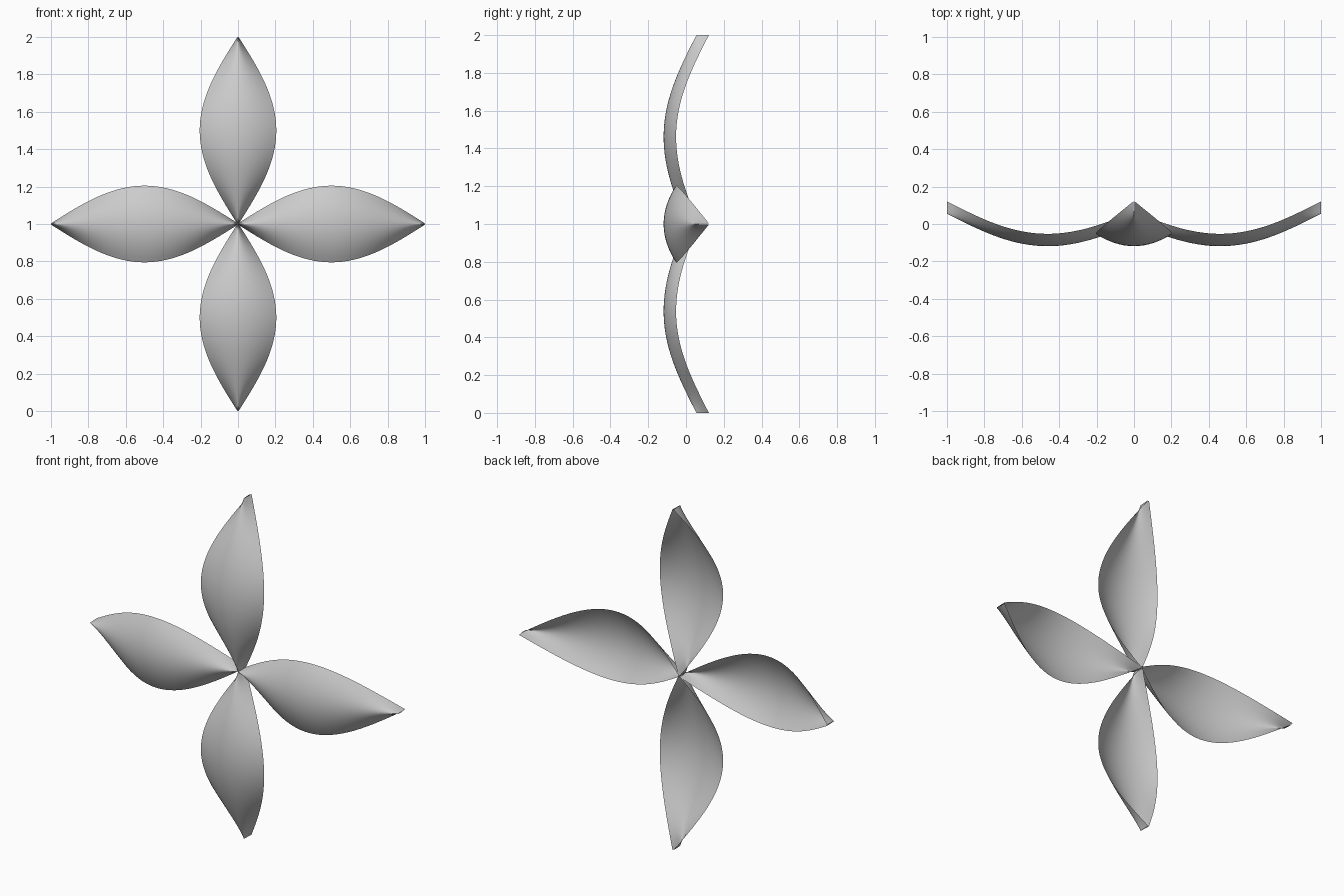
import bpy, math
from mathutils import Matrix

if "Cube" in bpy.data.objects:
    bpy.data.objects.remove(bpy.data.objects["Cube"])

ROWS, COLS = 32, 16


def petal_mesh(name):
    """Thin curved leaf along +z: cupped across, bowed forward along its length."""
    verts, faces = [], []
    for i in range(ROWS + 1):
        u = i / ROWS
        s = math.sin(math.pi * u)
        half = 0.003 + 0.202 * s
        bow = 0.055 * u - 0.145 * s
        for j in range(COLS + 1):
            v = 2 * j / COLS - 1
            verts.append((half * v, bow + 0.066 * v * v, u))
    n = COLS + 1
    for i in range(ROWS):
        for j in range(COLS):
            a = i * n + j
            faces.append((a, a + 1, a + n + 1, a + n))
    mesh = bpy.data.meshes.new(name)
    mesh.from_pydata(verts, [], faces)
    mesh.shade_smooth()
    return mesh


# Four petals around the centre, turned about the front-back axis
names = ["top_petal", "right_petal", "bottom_petal", "left_petal"]
for k, name in enumerate(names):
    mesh = petal_mesh(name)
    mesh.transform(Matrix.Translation((0, 0, 1)) @ Matrix.Rotation(k * math.pi / 2, 4, 'Y'))
    bpy.context.collection.objects.link(bpy.data.objects.new(name, mesh))
